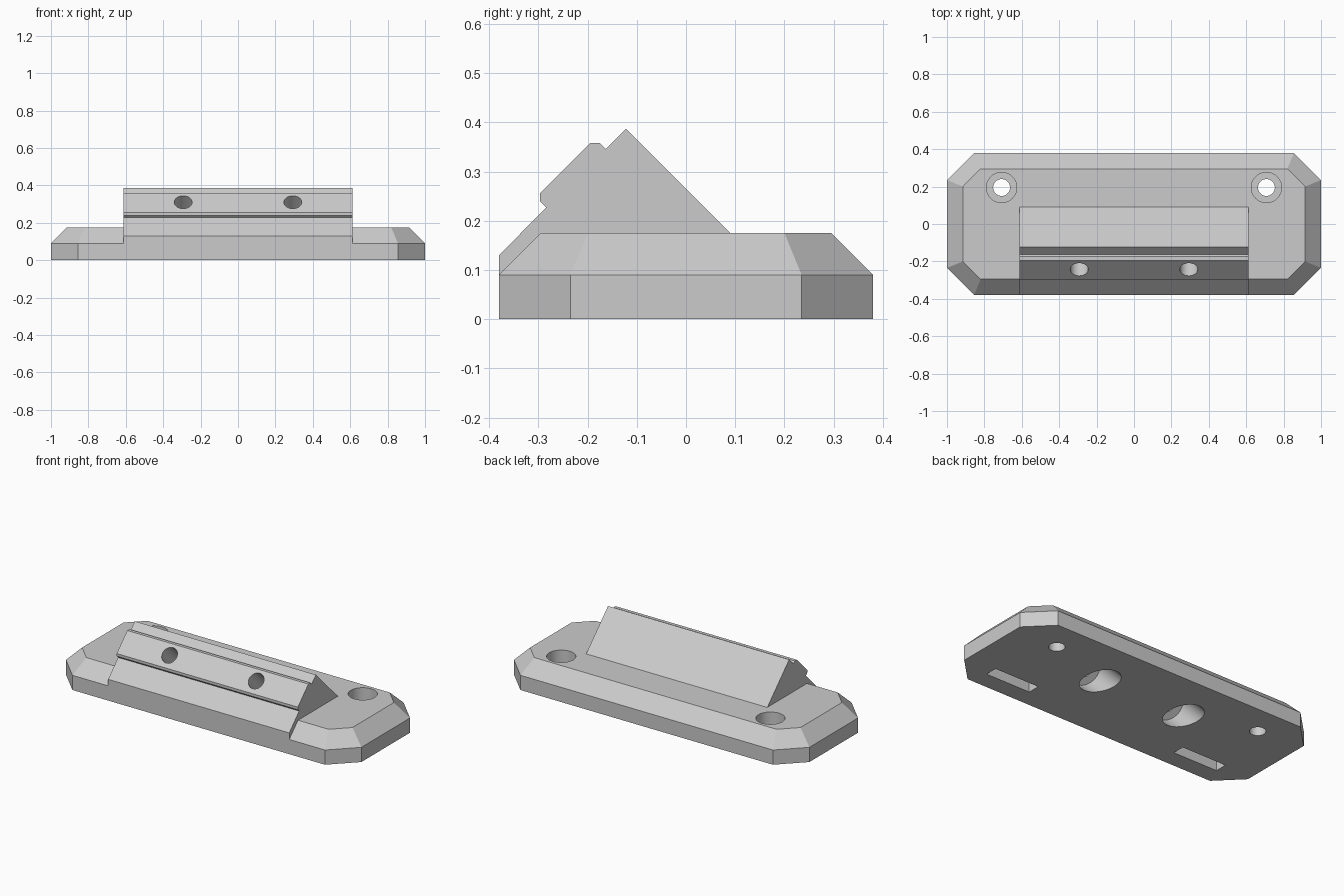
import bpy
import bmesh
from math import radians
from mathutils import Matrix, Vector

cube = bpy.data.objects.get("Cube")
if cube:
    bpy.data.objects.remove(cube, do_unlink=True)

grey = bpy.data.materials.new("light grey plastic")
grey.use_nodes = True
grey.diffuse_color = (0.6, 0.6, 0.6, 1)
grey.node_tree.nodes["Principled BSDF"].inputs["Base Color"].default_value = (0.6, 0.6, 0.6, 1)


def make(name, bm):
    bmesh.ops.recalc_face_normals(bm, faces=bm.faces)
    mesh = bpy.data.meshes.new(name)
    bm.to_mesh(mesh)
    bm.free()
    mesh.materials.append(grey)
    obj = bpy.data.objects.new(name, mesh)
    bpy.context.collection.objects.link(obj)
    return obj


def loft(name, rings):
    """Closed solid through rings with equal point counts."""
    bm = bmesh.new()
    loops = [[bm.verts.new(p) for p in ring] for ring in rings]
    n = len(loops[0])
    for a, b in zip(loops, loops[1:]):
        for i in range(n):
            j = (i + 1) % n
            bm.faces.new((a[i], a[j], b[j], b[i]))
    bm.faces.new(loops[0])
    bm.faces.new(loops[-1])
    return make(name, bm)


def rod(name, start, end, radius):
    """Cylinder between two points."""
    start, end = Vector(start), Vector(end)
    axis = end - start
    turn = axis.to_track_quat('Z', 'Y').to_matrix().to_4x4()
    bm = bmesh.new()
    bmesh.ops.create_cone(bm, cap_ends=True, segments=48, radius1=radius, radius2=radius,
                          depth=axis.length,
                          matrix=Matrix.Translation((start + end) / 2) @ turn)
    return make(name, bm)


def block(name, centre, size):
    bm = bmesh.new()
    bmesh.ops.create_cube(bm, size=1, matrix=Matrix.Translation(centre) @ Matrix.Diagonal((*size, 1)))
    return make(name, bm)


def combine(body, tool, operation):
    mod = body.modifiers.new("boolean", 'BOOLEAN')
    mod.operation, mod.solver, mod.object = operation, 'EXACT', tool
    bpy.context.view_layer.objects.active = body
    bpy.ops.object.modifier_apply(modifier=mod.name)
    bpy.data.objects.remove(tool, do_unlink=True)


def octagon(x, y, cx, cy, z):
    return [(x, -cy, z), (x, cy, z), (cx, y, z), (-cx, y, z),
            (-x, cy, z), (-x, -cy, z), (-cx, -y, z), (cx, -y, z)]


# Base plate with cut corners and sloped upper rim
body = loft("mounting_block", [octagon(1, 0.38, 0.855, 0.235, 0),
                               octagon(1, 0.38, 0.855, 0.235, 0.09),
                               octagon(0.915, 0.295, 0.82, 0.2, 0.175)])

# Angled wedge with a raised pad on its front slope
profile = [(-0.38, 0), (-0.38, 0.13), (-0.284, 0.227), (-0.297, 0.24), (-0.297, 0.256),
           (-0.195, 0.358), (-0.175, 0.358), (-0.163, 0.346), (-0.122, 0.387),
           (0.09, 0.175), (0.09, 0)]
wedge = loft("wedge", [[(x, y, z) for y, z in profile] for x in (-0.613, 0.613)])
combine(body, wedge, 'UNION')

for side in (-1, 1):
    # Upright screw holes with counterbores
    x = side * 0.708
    combine(body, rod("screw_hole", (x, 0.195, -0.1), (x, 0.195, 0.3), 0.045), 'DIFFERENCE')
    combine(body, rod("screw_recess", (x, 0.195, 0.08), (x, 0.195, 0.3), 0.081), 'DIFFERENCE')
    # Slanted bolt holes, widened from below
    x = side * 0.293
    combine(body, rod("bolt_hole", (x, -0.343, 0.41), (x, 0.267, -0.2), 0.048), 'DIFFERENCE')
    combine(body, rod("bolt_recess", (x, -0.068, 0.135), (x, 0.267, -0.2), 0.095), 'DIFFERENCE')
    # Slots in the underside
    combine(body, block("slot", (side * 0.66, -0.235, 0), (0.3, 0.075, 0.12)), 'DIFFERENCE')

bpy.ops.object.select_all(action='DESELECT')
body.select_set(True)
bpy.context.view_layer.objects.active = body
bpy.ops.object.shade_smooth_by_angle(angle=radians(30))
